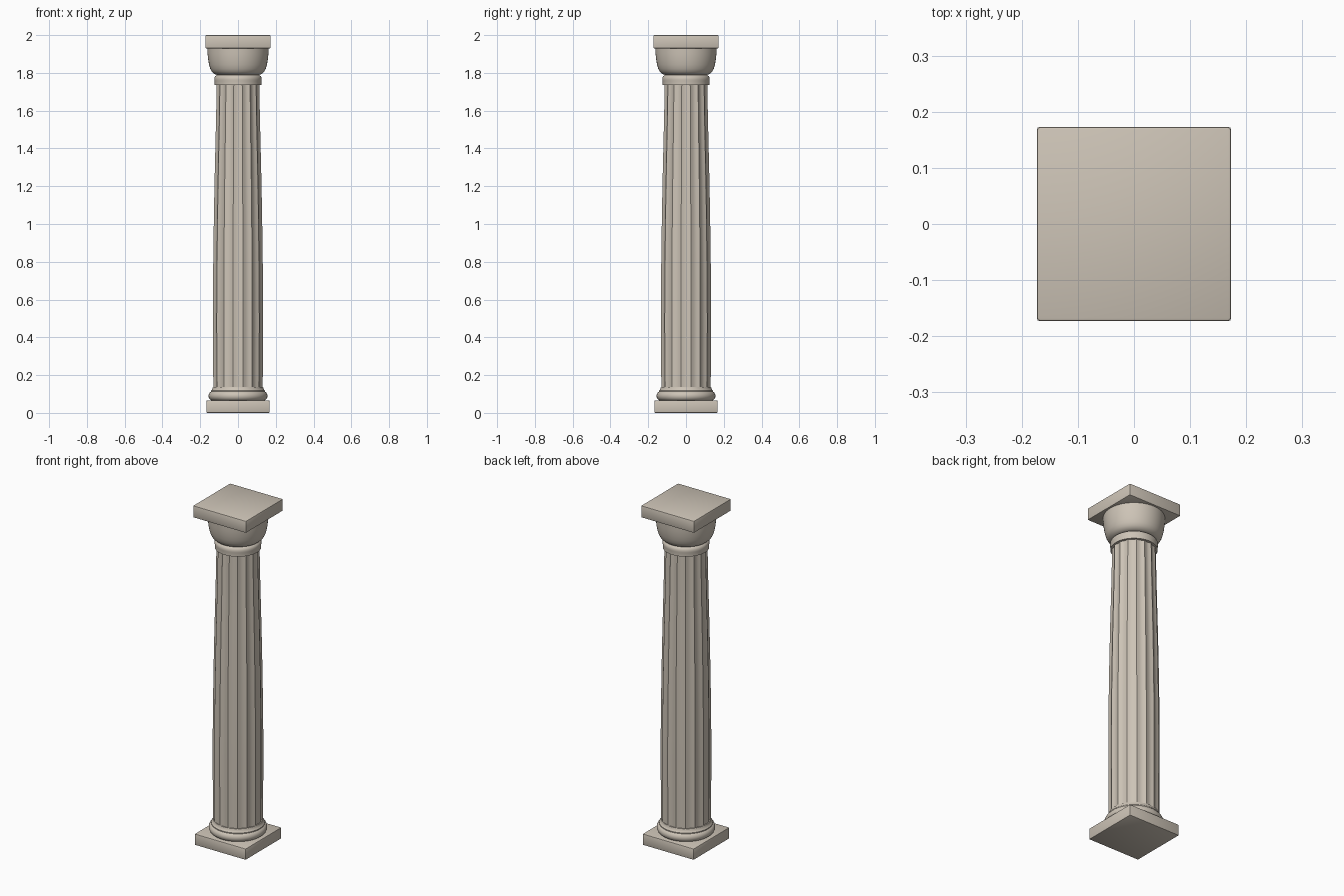
import bpy, bmesh, math

if "Cube" in bpy.data.objects:
    bpy.data.objects.remove(bpy.data.objects["Cube"])

stone = bpy.data.materials.new("warm_stone")
stone.diffuse_color = (0.61, 0.55, 0.47, 1)
stone.use_nodes = True
stone.node_tree.nodes["Principled BSDF"].inputs["Base Color"].default_value = stone.diffuse_color


def finish(name, bm, angle):
    bmesh.ops.recalc_face_normals(bm, faces=bm.faces)
    me = bpy.data.meshes.new(name)
    bm.to_mesh(me)
    bm.free()
    ob = bpy.data.objects.new(name, me)
    bpy.context.collection.objects.link(ob)
    me.materials.append(stone)
    bpy.ops.object.select_all(action='DESELECT')
    ob.select_set(True)
    bpy.context.view_layer.objects.active = ob
    bpy.ops.object.shade_smooth_by_angle(angle=math.radians(angle))
    return ob


def slab(name, half, z0, z1):
    bm = bmesh.new()
    bmesh.ops.create_cube(bm, size=1)
    for v in bm.verts:
        v.co = (v.co.x * 2 * half, v.co.y * 2 * half, z0 + (v.co.z + 0.5) * (z1 - z0))
    bmesh.ops.bevel(bm, geom=bm.edges[:], offset=0.005, segments=2, profile=0.5, affect='EDGES')
    return finish(name, bm, 40)


def lathe(name, profile, n=64, angle=40, radius=lambda r, a: r):
    """Capped turned solid; radius() may modulate the section by angle."""
    bm = bmesh.new()
    rings = []
    for r, z in profile:
        angs = [2 * math.pi * i / n for i in range(n)]
        rings.append([bm.verts.new((radius(r, a) * math.cos(a), radius(r, a) * math.sin(a), z)) for a in angs])
    for lo, hi in zip(rings, rings[1:]):
        for i in range(n):
            j = (i + 1) % n
            bm.faces.new((lo[i], lo[j], hi[j], hi[i]))
    bm.faces.new(rings[0][::-1])
    bm.faces.new(rings[-1])
    return finish(name, bm, angle)


# Square plinth and abacus
slab("plinth", 0.167, 0.0, 0.066)
slab("abacus", 0.173, 1.93, 2.0)

# Rounded base moulding with a small cove above
torus = [(0.131 + 0.025 * math.cos(t), 0.09 + 0.026 * math.sin(t))
         for t in [math.radians(-90 + 15 * k) for k in range(13)]]
lathe("base_moulding", torus)
lathe("base_cove", [(0.143, 0.11), (0.143, 0.118), (0.138, 0.123), (0.135, 0.13), (0.133, 0.138)])

# Fluted shaft with entasis: 16 scallops meeting at arrises
FLUTES, DEPTH = 16, 0.007
lathe("fluted_shaft",
      [(0.133, 0.10), (0.134, 0.25), (0.1355, 0.45), (0.135, 0.65), (0.133, 0.85), (0.130, 1.05),
       (0.126, 1.25), (0.121, 1.45), (0.1175, 1.6), (0.115, 1.75)],
      n=FLUTES * 10, angle=35,
      radius=lambda r, a: r - DEPTH * abs(math.cos(FLUTES / 2 * a)))

# Neck ring below the capital
lathe("neck_ring", [(0.110, 1.737), (0.124, 1.737), (0.124, 1.755), (0.1255, 1.763), (0.125, 1.774),
                    (0.121, 1.782), (0.114, 1.787), (0.108, 1.79), (0.108, 1.80)])

# Bowl-shaped echinus
lathe("echinus", [(0.100, 1.788), (0.114, 1.79), (0.128, 1.796), (0.139, 1.807), (0.147, 1.822),
                  (0.153, 1.843), (0.158, 1.87), (0.161, 1.90), (0.162, 1.932)])
